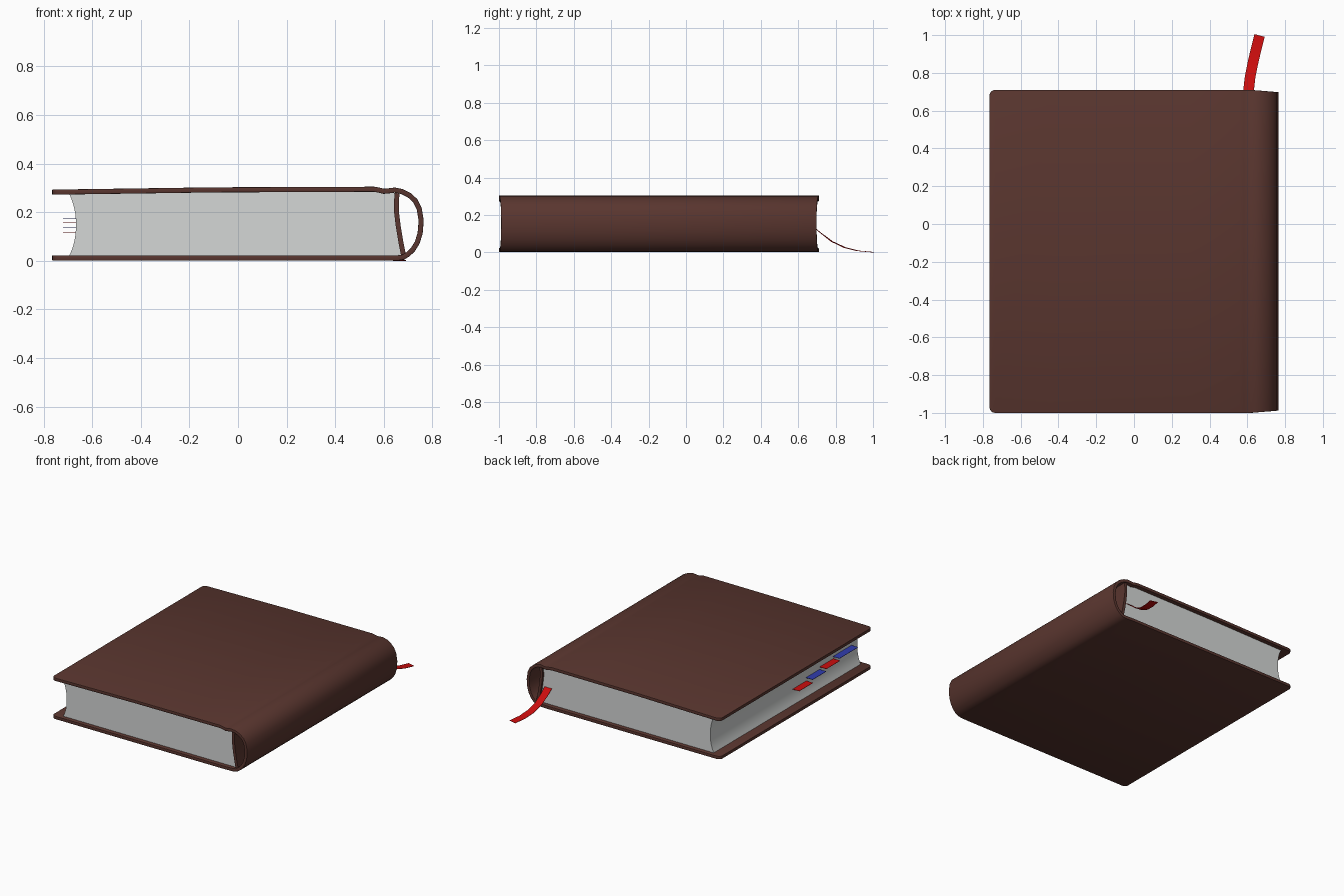
import bpy, math

if "Cube" in bpy.data.objects:
    bpy.data.objects.remove(bpy.data.objects["Cube"])


def material(name, rgb):
    m = bpy.data.materials.new(name)
    m.diffuse_color = (*rgb, 1)
    m.use_nodes = True
    m.node_tree.nodes["Principled BSDF"].inputs["Base Color"].default_value = m.diffuse_color
    return m


BROWN = material("brown leather", (0.100, 0.036, 0.028))
PAPER = material("grey white paper", (0.66, 0.68, 0.67))
RED = material("red", (0.60, 0.004, 0.004))
BLUE = material("blue", (0.03, 0.045, 0.42))


def make(name, verts, faces, mat, thick=0, bevel=0, angle=35):
    me = bpy.data.meshes.new(name)
    me.from_pydata(verts, [], faces)
    me.materials.append(mat)
    ob = bpy.data.objects.new(name, me)
    bpy.context.collection.objects.link(ob)
    bpy.ops.object.select_all(action='DESELECT')
    ob.select_set(True)
    bpy.context.view_layer.objects.active = ob
    if thick:
        s = ob.modifiers.new("thickness", 'SOLIDIFY')
        s.thickness, s.offset, s.use_even_offset = thick, 0, True
        bpy.ops.object.modifier_apply(modifier=s.name)
    if bevel:
        b = ob.modifiers.new("soft_edge", 'BEVEL')
        b.width, b.segments, b.limit_method = bevel, 2, 'ANGLE'
        b.angle_limit = math.radians(60)
        bpy.ops.object.modifier_apply(modifier=b.name)
    bpy.ops.object.shade_smooth_by_angle(angle=math.radians(angle))
    return ob


def sheet(name, path, y_range, mat, thick, bevel=0):
    """Strip following an x-z path, with y limits given per point."""
    verts = []
    for x, z in path:
        y0, y1 = y_range(x)
        verts += [(x, y0, z), (x, y1, z)]
    faces = [(2*i, 2*i+1, 2*i+3, 2*i+2) for i in range(len(path) - 1)]
    return make(name, verts, faces, mat, thick, bevel)


def cover_y(x):
    # rounded fore corners and slightly shortened spine
    r = 0.03
    inset = 0
    if x < -0.765 + r:
        d = -0.765 + r - x
        inset = r - math.sqrt(max(0, r*r - d*d))
    elif x > 0.62:
        inset = 0.012 * (x - 0.62) / 0.135
    return -1 + inset, 0.71 - inset


# cover: front board, hinge groove, hollow round spine, back board
corner = [-0.765, -0.763, -0.757, -0.748, -0.735]
top = [(x, 0.283) for x in corner] + [
    (-0.45, 0.287), (-0.1, 0.292), (0.3, 0.2935), (0.56, 0.2945), (0.58, 0.291),
    (0.60, 0.286), (0.62, 0.288), (0.645, 0.291)]
spine = [(0.675, 0.285), (0.705, 0.270), (0.73, 0.247), (0.746, 0.215),
         (0.754, 0.165), (0.750, 0.115), (0.738, 0.075), (0.72, 0.046),
         (0.70, 0.027), (0.68, 0.015), (0.66, 0.012)]
bottom = [(0.60, 0.012), (0.0, 0.012)] + [(x, 0.012) for x in reversed(corner)]
sheet("cover", top + spine + bottom, cover_y, BROWN, 0.021, 0.005)

# inner spine lining glued to the page block
lining = [(0.655, 0.278), (0.652, 0.24), (0.652, 0.205), (0.660, 0.14),
          (0.670, 0.08), (0.682, 0.02)]
sheet("spine_lining", lining, lambda x: (-0.985, 0.695), BROWN, 0.02)

# page block with concave fore edge
fore = []
for i in range(13):
    t = i / 12
    fore.append((-0.667 - 0.028 * abs(2*t - 1) ** 2.2, 0.020 + 0.256 * t))
prof = fore + [(-0.45, 0.279), (-0.1, 0.284), (0.56, 0.287), (0.60, 0.279), (0.65, 0.279)]
prof += lining[1:]
n = len(prof)
pv = [(x, y, z) for y in (-0.97, 0.68) for x, z in prof]
pf = [tuple(range(n)), tuple(reversed(range(n, 2*n)))]
pf += [(i, n+i, n+(i+1) % n, (i+1) % n) for i in range(n)]
make("page_block", pv, pf, PAPER)

# four index tabs on the fore edge
tabs = [(-0.32, 0.115, RED), (-0.47, 0.139, BLUE), (-0.625, 0.156, RED), (-0.80, 0.174, BLUE)]
for k, (y, z, mat) in enumerate(tabs):
    h = 0.105 if k == 3 else 0.077
    make("index_tab_%d" % (k + 1),
         [(-0.64, y-h, z), (-0.72, y-h, z), (-0.72, y+h, z), (-0.64, y+h, z)],
         [(0, 1, 2, 3)], mat, 0.002)

# ribbon bookmark draping to the ground
ctrl = [(0.607, 0.62, 0.150), (0.607, 0.68, 0.137), (0.608, 0.72, 0.104), (0.615, 0.78, 0.058),
        (0.629, 0.85, 0.025), (0.645, 0.92, 0.008), (0.665, 0.998, 0.001)]
rv = []
for i, (x, y, z) in enumerate(ctrl):
    a, b = ctrl[max(i-1, 0)], ctrl[min(i+1, len(ctrl)-1)]
    dx, dy = b[0] - a[0], b[1] - a[1]
    ln = math.hypot(dx, dy)
    ox, oy = 0.028 * dy / ln, -0.028 * dx / ln
    rv += [(x-ox, y-oy, z), (x+ox, y+oy, z)]
make("ribbon_bookmark", rv, [(2*i, 2*i+1, 2*i+3, 2*i+2) for i in range(len(ctrl)-1)], RED, 0.002)
